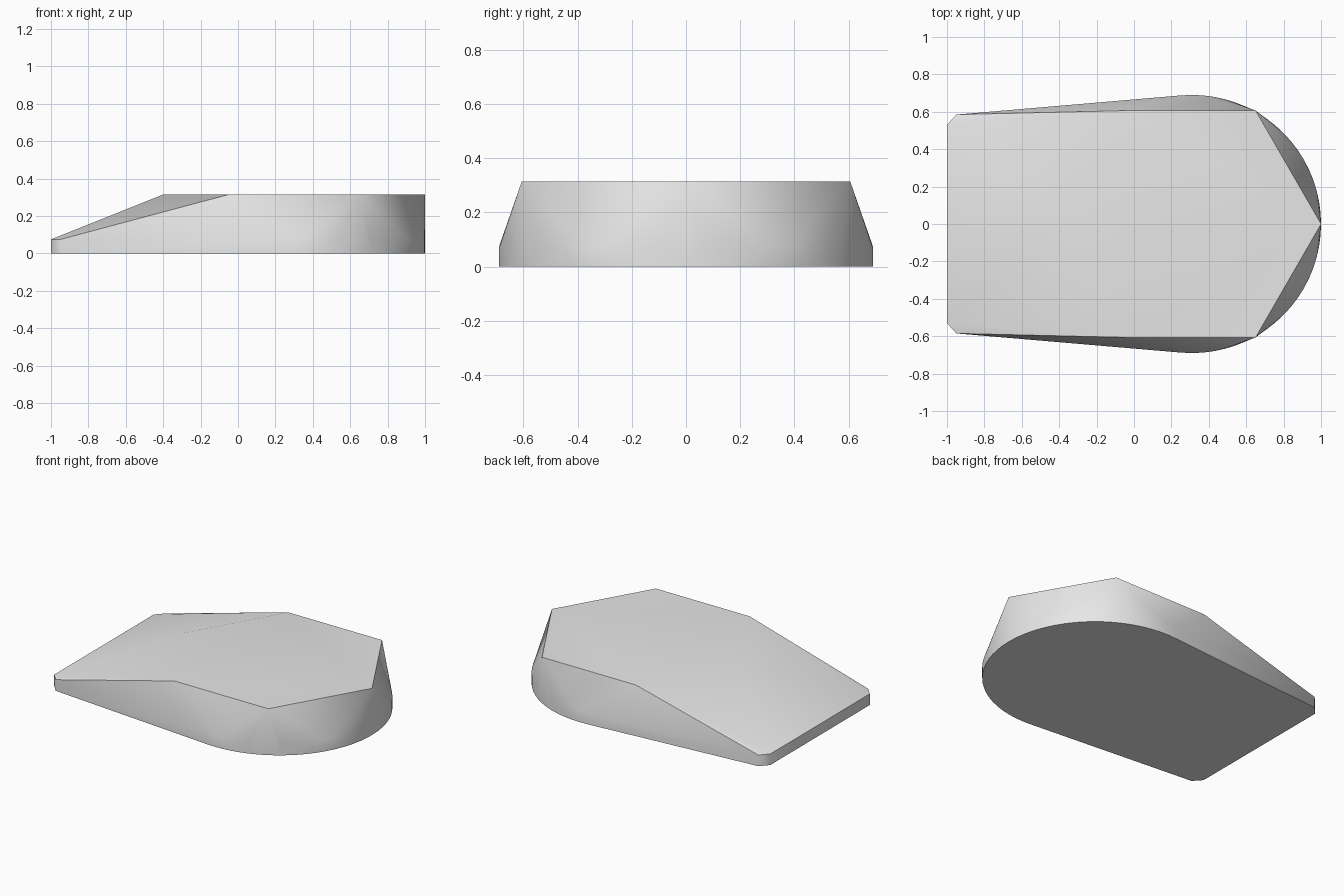
import bpy
import bmesh
import math

cube = bpy.data.objects.get("Cube")
if cube:
    bpy.data.objects.remove(cube, do_unlink=True)

HEIGHT = 0.315       # flat roof
RIM = 0.075          # vertical band around the base
ROUND_X, ROUND_R = 0.31, 0.69
ROOF_X, ROOF_R = 0.30, 0.70


def ring(cx, radius, count):
    """Points of a regular polygon with one corner on +x."""
    return [(cx + radius * math.cos(math.tau * i / count),
             radius * math.sin(math.tau * i / count)) for i in range(count)]


grey = bpy.data.materials.new("light grey")
grey.use_nodes = True
colour = (0.8, 0.8, 0.8, 1)
grey.diffuse_color = colour
grey.node_tree.nodes["Principled BSDF"].inputs["Base Color"].default_value = colour

# Base outline: round end plus a narrow end with clipped corners
outline = ring(ROUND_X, ROUND_R, 72)
for side in (1, -1):
    outline += [(-0.95, 0.585 * side), (-1.0, 0.53 * side)]

# Base band and hexagonal roof wrapped into one solid hull
bm = bmesh.new()
for z in (0, RIM):
    for x, y in outline:
        bm.verts.new((x, y, z))
for x, y in ring(ROOF_X, ROOF_R, 6):
    bm.verts.new((x, y, HEIGHT))
result = bmesh.ops.convex_hull(bm, input=bm.verts[:])
inside = {v for v in result["geom_interior"] + result["geom_unused"]
          if isinstance(v, bmesh.types.BMVert)}
bmesh.ops.delete(bm, geom=list(inside), context='VERTS')

# Merge the flat triangles of the roof, base and nose
bmesh.ops.dissolve_limit(bm, angle_limit=math.radians(0.2),
                         verts=bm.verts[:], edges=bm.edges[:])
bmesh.ops.recalc_face_normals(bm, faces=bm.faces[:])

mesh = bpy.data.meshes.new("wedge_body")
bm.to_mesh(mesh)
bm.free()
mesh.materials.append(grey)
body = bpy.data.objects.new("wedge_body", mesh)
bpy.context.collection.objects.link(body)

# Soft side facets, sharp roof and base edges
bpy.ops.object.select_all(action='DESELECT')
body.select_set(True)
bpy.context.view_layer.objects.active = body
bpy.ops.object.shade_smooth_by_angle(angle=math.radians(46))
